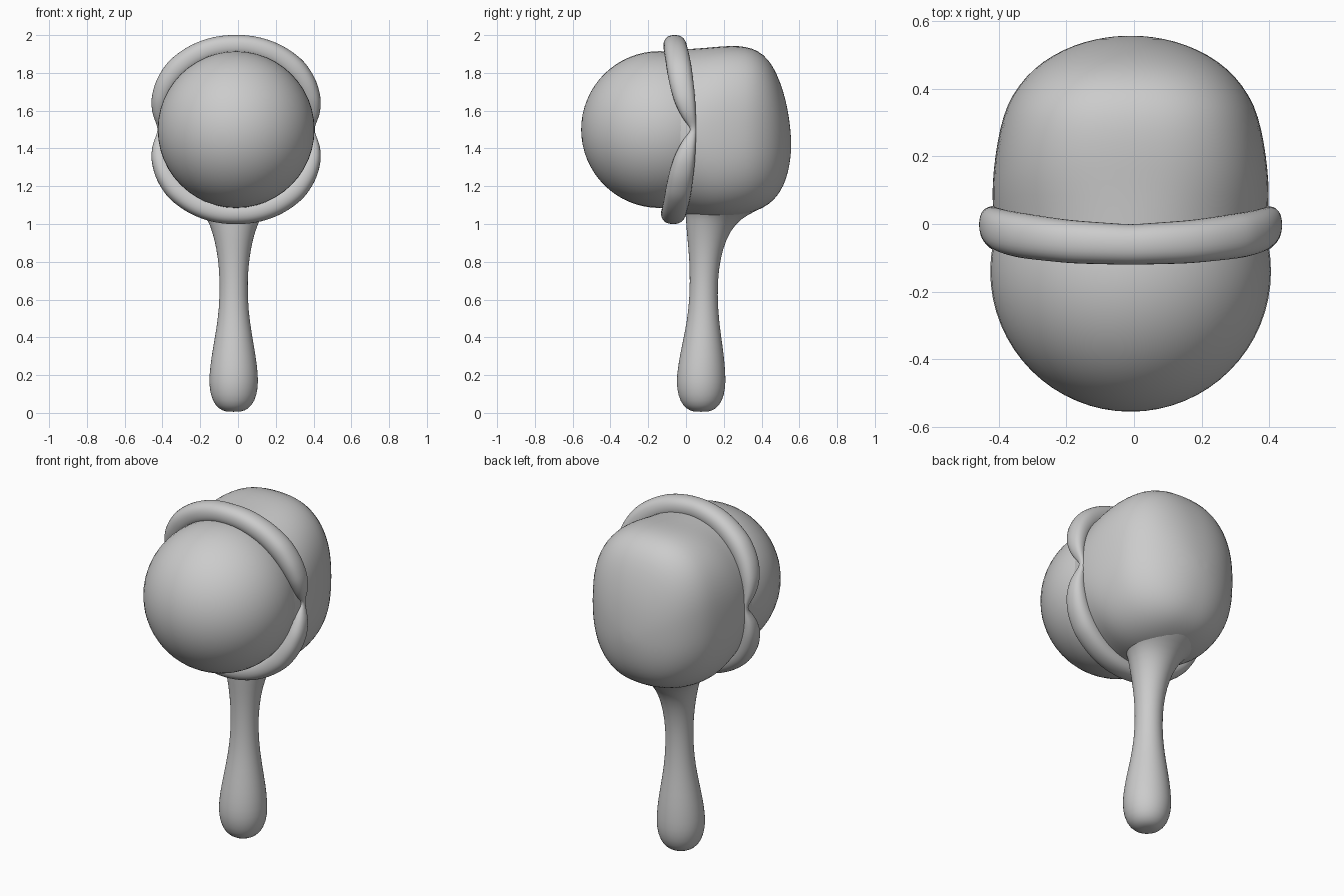
import bpy, bmesh
from math import sin, cos, pi, asin

if "Cube" in bpy.data.objects:
    bpy.data.objects.remove(bpy.data.objects["Cube"])

CX, CZ = -0.01, 1.5   # eye axis


def interp(table, x):
    """Smooth lookup in a table of (x, value) pairs."""
    for (x0, v0), (x1, v1) in zip(table, table[1:]):
        if x <= x1:
            return v0 + (v1 - v0) * max(0, (x - x0) / (x1 - x0))
    return table[-1][1]


def power(v, n):
    return abs(v) ** (2 / n) * (1 if v >= 0 else -1)


def loft(name, rings, closed=False, cap_start=False, cap_end=False):
    bm = bmesh.new()
    rows = [[bm.verts.new(p) for p in ring] for ring in rings]
    pairs = list(zip(rows, rows[1:]))
    if closed:
        pairs.append((rows[-1], rows[0]))
    for a, b in pairs:
        for i in range(len(a)):
            j = (i + 1) % len(a)
            bm.faces.new((a[i], a[j], b[j], b[i]))
    for use, row in ((cap_start, rows[0]), (cap_end, rows[-1])):
        if use:
            mid = bm.verts.new([sum(v.co[k] for v in row) / len(row) for k in range(3)])
            for i in range(len(row)):
                bm.faces.new((row[i], row[(i + 1) % len(row)], mid))
    bmesh.ops.recalc_face_normals(bm, faces=bm.faces[:])
    mesh = bpy.data.meshes.new(name)
    bm.to_mesh(mesh)
    bm.free()
    mesh.shade_smooth()
    ob = bpy.data.objects.new(name, mesh)
    bpy.context.collection.objects.link(ob)
    sub = ob.modifiers.new("smooth", 'SUBSURF')
    sub.levels = sub.render_levels = 1
    return ob


# Eyeball
bpy.ops.mesh.primitive_uv_sphere_add(segments=48, ring_count=32, radius=0.415,
                                     location=(CX, -0.14, CZ), rotation=(pi / 2, 0, 0))
eye = bpy.context.object
eye.name = "eyeball"
bpy.ops.object.shade_smooth()

# Head shell behind the eye: (y, half width, bottom z, top z, squareness)
head = [(-0.03, .40, 1.055, 1.925, 2.1), (.05, .41, 1.04, 1.93, 2.2), (.12, .41, 1.03, 1.935, 2.4),
        (.2, .402, 1.03, 1.943, 2.5), (.28, .388, 1.04, 1.945, 2.5), (.35, .368, 1.06, 1.933, 2.5),
        (.41, .332, 1.085, 1.9, 2.45), (.46, .287, 1.12, 1.84, 2.4), (.5, .23, 1.17, 1.75, 2.3),
        (.53, .165, 1.235, 1.65, 2.2), (.548, .1, 1.31, 1.55, 2.1), (.556, .04, 1.38, 1.46, 2)]
N = 40
rings = []
for y, w, lo, hi, n in head:
    ring = []
    for i in range(N):
        t = 2 * pi * i / N
        ring.append((CX + w * power(cos(t), n), y,
                     (lo + hi) / 2 + (hi - lo) / 2 * power(sin(t), n)))
    rings.append(ring)
loft("head_shell", rings, cap_end=True)

# Eyelids: one rolled rim pinched at the two corners (0 = corner, 1 = middle of lid)
outer = [(0, .412), (.05, .425), (.12, .453), (.22, .478), (.35, .498), (.5, .51), (.7, .508), (1, .502)]
front = [(0, .035), (.05, 0), (.12, -.03), (.22, -.062), (.35, -.087), (.5, -.103), (.75, -.118), (1, -.122)]
back = [(0, .055), (.25, .05), (.5, .033), (.75, .012), (1, 0)]
M = 72
rings = []
for i in range(M):
    t = 2 * pi * i / M
    s = asin(min(1, abs(sin(t)))) / (pi / 2)
    R, f, b = interp(outer, s), interp(front, s), interp(back, s)
    if sin(t) < 0:
        f, b = f - .012 * s, b - .004 * s
    r0 = .385
    mid, hr, my, hy = (R + r0) / 2, (R - r0) / 2, (f + b) / 2, (b - f) / 2
    rings.append([(CX + (mid + hr * power(cos(a), 2.3)) * cos(t),
                   my + hy * power(sin(a), 2.3),
                   CZ + (mid + hr * power(cos(a), 2.3)) * sin(t))
                  for a in (2 * pi * k / 16 for k in range(16))])
loft("eyelids", rings, closed=True)

# Handle: (z, centre y, radius x, radius y), flaring back into the head
stem = [(.006, .08, .04, .04), (.02, .08, .078, .078), (.06, .08, .112, .112), (.13, .08, .13, .13),
        (.2, .08, .13, .13), (.3, .084, .118, .118), (.42, .088, .096, .096), (.55, .092, .077, .077),
        (.7, .094, .073, .073), (.82, .1, .083, .083), (.92, .11, .102, .103), (1.0, .13, .128, .13),
        (1.05, .163, .155, .165), (1.09, .2, .2, .215), (1.13, .21, .23, .23)]
loft("handle", [[(-.023 + rx * cos(2 * pi * i / 28), cy + ry * sin(2 * pi * i / 28), z)
                 for i in range(28)] for z, cy, rx, ry in stem],
     cap_start=True, cap_end=True)
